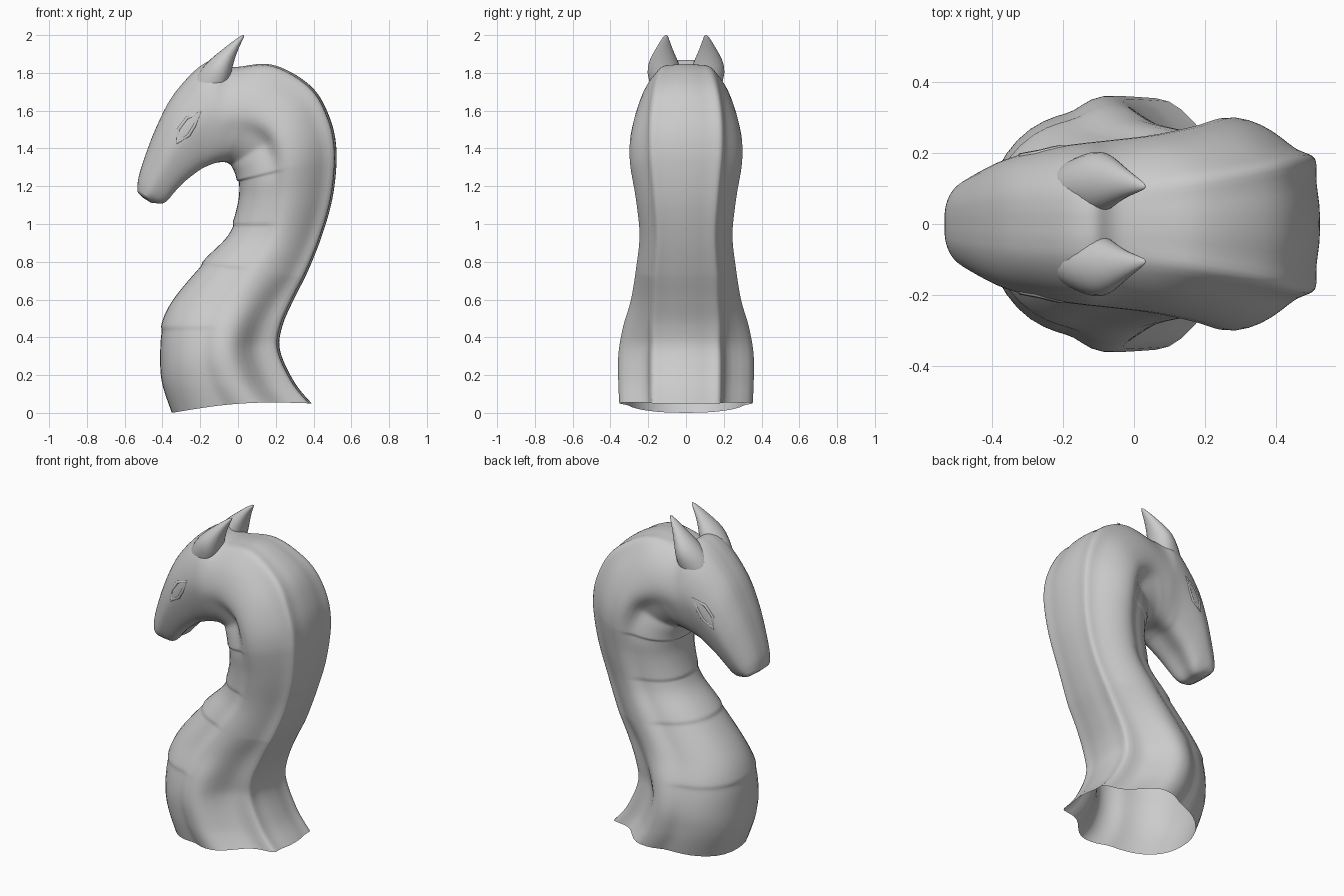
import bpy, bmesh, math
from mathutils import Vector
from mathutils.bvhtree import BVHTree

if "Cube" in bpy.data.objects:
    bpy.data.objects.remove(bpy.data.objects["Cube"])

# Stations along the S shape: front x,z, back x,z, half width, head blend
STATIONS = [
    (-.35, .00, .39, .05, .352, 0), (-.40, .15, .30, .16, .357, 0),
    (-.412, .28, .222, .33, .357, 0), (-.40, .45, .235, .46, .332, 0),
    (-.34, .60, .295, .60, .29, 0), (-.17, .81, .37, .75, .262, 0),
    (-.045, .95, .445, .94, .245, 0), (.005, 1.12, .503, 1.15, .265, 0),
    (.00, 1.24, .522, 1.38, .295, 0), (-.03, 1.30, .487, 1.56, .295, 0),
    (-.055, 1.315, .387, 1.73, .275, .15), (-.08, 1.315, .18, 1.845, .25, .5),
    (-.12, 1.31, -.03, 1.83, .235, .85), (-.16, 1.295, -.12, 1.87, .228, 1),
    (-.20, 1.275, -.22, 1.82, .218, 1), (-.28, 1.215, -.345, 1.68, .197, 1),
    (-.33, 1.165, -.425, 1.53, .174, 1), (-.37, 1.12, -.485, 1.38, .147, 1),
    (-.40, 1.105, -.526, 1.25, .124, 1), (-.44, 1.11, -.533, 1.18, .104, 1)]

# Half cross-section, front to back: neck depth, neck side, head depth, head side
PROFILE = [
    (0, 0, .06, 0), (.015, .3, .02, .3), (.08, .56, .02, .55),
    (.19, .76, .12, .74), (.31, .85, .25, .87), (.385, .875, .36, .95),
    (.45, .99, .46, 1.0), (.56, 1.02, .56, 1.0), (.69, .95, .67, .95),
    (.80, .82, .80, .85), (.88, .69, .92, .64), (.97, .66, .98, .42),
    (.985, .58, .99, .3), (.975, .42, 1.0, .17), (1.0, .2, 1.0, .08), (1.0, 0, 1.0, 0)]
PLATE_EDGES = [3.0, 4.9, 6.3, 7.9]


def catmull(rows, u):
    i = min(int(u), len(rows) - 2)
    f = u - i
    p = [rows[max(0, min(len(rows) - 1, i + k))] for k in (-1, 0, 1, 2)]
    return [b + .5 * f * (c - a + f * (2*a - 5*b + 4*c - d + f * (3*(b - c) + d - a)))
            for a, b, c, d in zip(*p)]


def plate_step(u):
    # each belly plate swells toward its lower edge and overlaps the next
    edges = [0] + PLATE_EDGES + [9.5]
    for a, b in zip(edges, edges[1:]):
        if a <= u < b:
            return .016 * (1 - (u - a) / (b - a)) if a > 0 else .004
    return 0


def loft(name, rings, cap_start=False, cap_end=True, subdiv=1):
    bm = bmesh.new()
    vs = [[bm.verts.new(p) for p in r] for r in rings]
    n = len(vs[0])
    for a, b in zip(vs, vs[1:]):
        for i in range(n):
            bm.faces.new((a[i], a[(i + 1) % n], b[(i + 1) % n], b[i]))
    if cap_start:
        bm.faces.new(vs[0])
    if cap_end:
        bm.faces.new(vs[-1])
    bmesh.ops.recalc_face_normals(bm, faces=bm.faces)
    me = bpy.data.meshes.new(name)
    bm.to_mesh(me)
    bm.free()
    for p in me.polygons:
        p.use_smooth = True
    ob = bpy.data.objects.new(name, me)
    bpy.context.collection.objects.link(ob)
    if subdiv:
        m = ob.modifiers.new("smooth", 'SUBSURF')
        m.levels = m.render_levels = subdiv
    return ob


# Neck and head in one continuous skin, open at the base
us = [i / 5 for i in range(5 * (len(STATIONS) - 1) + 1)]
us = [u for u in us if all(abs(u - e) > .09 for e in PLATE_EDGES)]
us = sorted(us + [e + d for e in PLATE_EDGES for d in (-.06, .03)])
rings = []
for u in us:
    fx, fz, bx, bz, w, h = catmull(STATIONS, u)
    h = max(0, min(1, h))
    step = plate_step(u)
    throat = max(0, 1 - abs(u - 9.3) / 1.8)      # hollow under the cheek
    low = max(0, min(1, (4.8 - u) / 2.5))        # narrower mane above the base
    half = []
    for k, (tn, sn, th, sh) in enumerate(PROFILE):
        t, s = tn + (th - tn) * h, sn + (sh - sn) * h
        if k < 6:
            t -= step * (1 - s * .7) * 1.5
            s += step * 1.5 * s - .18 * throat * s * (k > 1)
        if k > 8:
            s *= 1 - .2 * low
        if 8 <= k <= 10:
            t -= .04 * low
        z = fz + (bz - fz) * t + .025 * math.sin(math.pi * max(0, t)) * max(0, 1 - u)
        half.append(Vector((fx + (bx - fx) * t, s * w, max(0, z))))
    rings.append(half + [Vector((p.x, -p.y, p.z)) for p in half[-2:0:-1]])
# rounded muzzle tip
last = rings[-1]
c = sum(last, Vector()) / len(last)
rings.append([c + (p - c) * .75 + Vector((-.008, 0, -.012)) for p in last])
body = loft("neck_and_head", rings)

# Swept-back ears growing out of the crest: centre x, y, z, radius along, across
EAR = [(-.20, .095, 1.62, .09, .07), (-.155, .105, 1.72, .10, .082),
       (-.105, .116, 1.805, .083, .098), (-.075, .120, 1.862, .058, .08),
       (-.032, .116, 1.925, .033, .046), (.005, .110, 1.972, .017, .024),
       (.034, .105, 2.003, .004, .006)]
for side, label in ((1, "left"), (-1, "right")):
    ear = []
    for x, y, z, a, b in EAR:
        ear.append([(x + a * .78 * math.cos(q), side * (y + b * math.sin(q)),
                     z - a * .62 * math.cos(q))
                    for q in (2 * math.pi * i / 12 for i in range(12))])
    loft(label + "_ear", ear, cap_start=True)

# Almond eyelids laid on the surface of the head
dg = bpy.context.evaluated_depsgraph_get()
tree = BVHTree.FromObject(body, dg)
LID = [(-.32, 1.43), (-.315, 1.50), (-.27, 1.56), (-.20, 1.59), (-.23, 1.52), (-.26, 1.47)]
for side, label in ((1, "left"), (-1, "right")):
    cu = bpy.data.curves.new(label + "_eyelid", 'CURVE')
    cu.dimensions = '3D'
    cu.bevel_depth = .01
    cu.bevel_resolution = 2
    sp = cu.splines.new('POLY')
    sp.points.add(len(LID) - 1)
    sp.use_cyclic_u = True
    for p, (x, z) in zip(sp.points, LID):
        hit = tree.ray_cast(Vector((x, side, z)), Vector((0, -side, 0)))[0]
        y = hit.y if hit else side * .18
        p.co = (x, y - side * .005, z, 1)
    ob = bpy.data.objects.new(label + "_eyelid", cu)
    bpy.context.collection.objects.link(ob)
